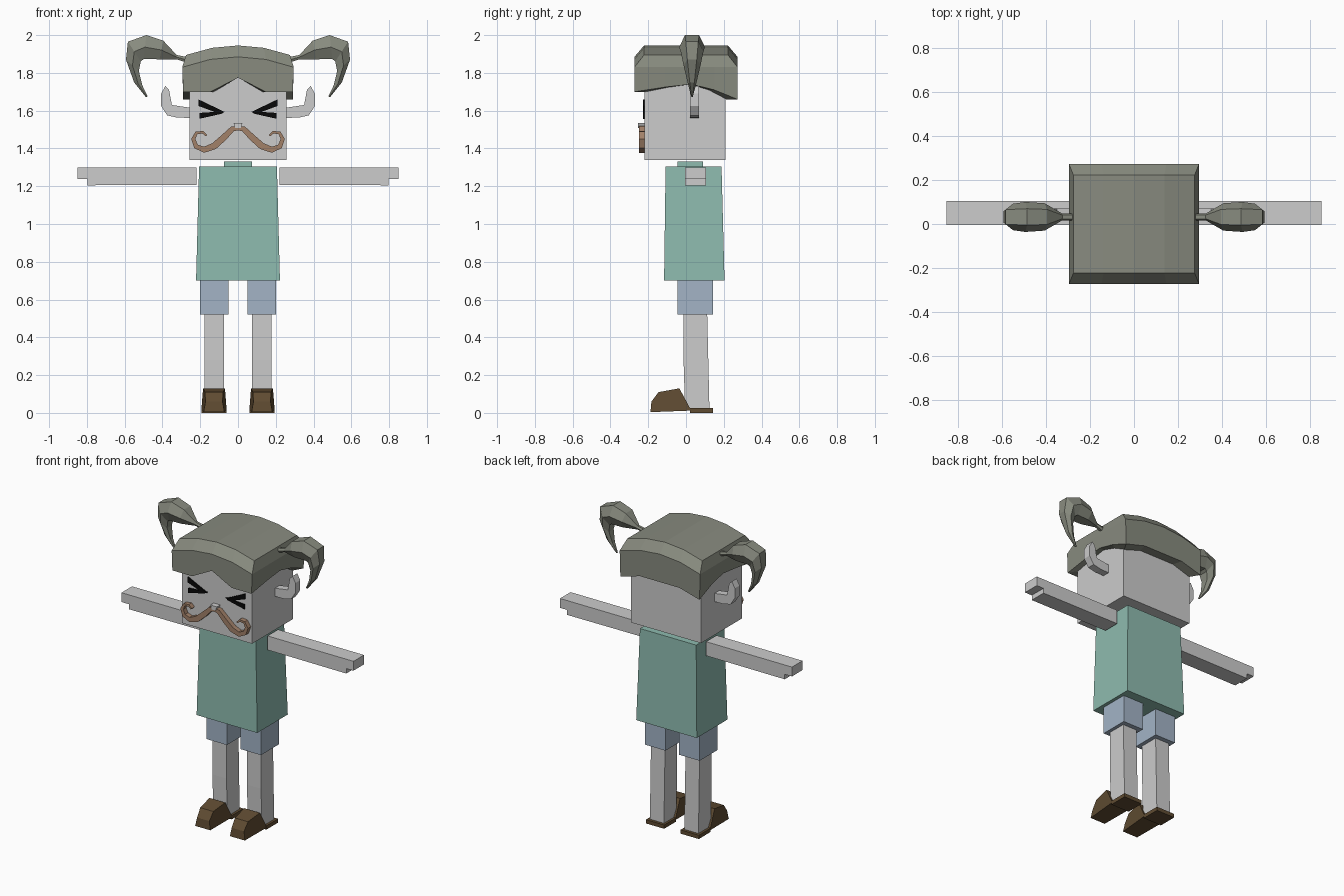
import bpy
import bmesh
from mathutils import Vector

cube = bpy.data.objects.get("Cube")
if cube:
    bpy.data.objects.remove(cube, do_unlink=True)


def material(name, hexcode):
    srgb = [int(hexcode[i:i + 2], 16) / 255 for i in (0, 2, 4)]
    color = [((c + 0.055) / 1.055) ** 2.4 if c > 0.04 else c / 12.92 for c in srgb] + [1]
    m = bpy.data.materials.new(name)
    m.use_nodes = True
    m.diffuse_color = color
    m.node_tree.nodes["Principled BSDF"].inputs["Base Color"].default_value = color
    return m


SKIN = material("pale_grey_skin", "CCCCCC")
HAIR = material("grey_hair", "888B7F")
SHIRT = material("teal_shirt", "8EBBAF")
SHORTS = material("blue_shorts", "A3B4C6")
SHOE = material("dark_brown_leather", "604C32")
TACHE = material("light_brown_moustache", "A28169")
BLACK = material("black_eyes", "080808")


def build(name, verts, faces, mat, side=1):
    """Make a flat-shaded object; side = -1 mirrors it across x."""
    bm = bmesh.new()
    vs = [bm.verts.new((side * x, y, z)) for x, y, z in verts]
    for f in faces:
        bm.faces.new([vs[i] for i in f])
    bmesh.ops.recalc_face_normals(bm, faces=bm.faces)
    mesh = bpy.data.meshes.new(name)
    bm.to_mesh(mesh)
    bm.free()
    mesh.materials.append(mat)
    ob = bpy.data.objects.new(name, mesh)
    bpy.context.scene.collection.objects.link(ob)
    return ob


def bridge(count, n):
    """Quads joining consecutive rings of n points."""
    return [(r * n + i, r * n + (i + 1) % n, (r + 1) * n + (i + 1) % n, (r + 1) * n + i)
            for r in range(count - 1) for i in range(n)]


def loft(name, rings, mat, side=1):
    n = len(rings[0])
    verts = [p for ring in rings for p in ring]
    caps = [tuple(range(n)), tuple(range(len(verts) - n, len(verts)))]
    return build(name, verts, bridge(len(rings), n) + caps, mat, side)


def rect(x0, x1, y0, y1, z):
    return [(x0, y0, z), (x1, y0, z), (x1, y1, z), (x0, y1, z)]


def box(name, x, y, z, mat, side=1):
    return loft(name, [rect(*x, *y, z[0]), rect(*x, *y, z[1])], mat, side)


def plate(name, outline, y0, y1, mat, side=1):
    """Extrude an x-z outline along y."""
    return loft(name, [[(x, y, z) for x, z in outline] for y in (y0, y1)], mat, side)


# Head, neck and body
box("head", (-0.257, 0.257), (-0.22, 0.21), (1.34, 1.78), SKIN)
box("collar", (-0.073, 0.073), (-0.045, 0.09), (1.29, 1.33), SHIRT)
loft("shirt", [rect(-0.222, 0.222, -0.116, 0.204, 0.70),
               rect(-0.206, 0.206, -0.108, 0.188, 1.305)], SHIRT)

# Hair cap: half of the hem as (x factor, y factor, z), then mirrored
half = [(0, -1, 1.775), (0.5, -1, 1.70), (1, -1, 1.70), (1, -0.4, 1.725), (1, 0.1, 1.74),
        (1, 0.55, 1.71), (1, 1, 1.66), (0.5, 1, 1.70), (0, 1, 1.70)]
hem = half + [(-x, y, z) for x, y, z in half[-2:0:-1]]
levels = [
    [(x * 0.255, y * 0.212, z) for x, y, z in hem],
    [(x * 0.29, y * 0.273, z) for x, y, z in hem],
    [(x * 0.295, y * 0.273, 1.885 - 0.055 * x * x) for x, y, z in hem],
    [(x * 0.275, y * 0.222, 1.945 - 0.05 * x * x) for x, y, z in hem],
]
top = 3 * len(hem)
strips = [(0, 1, 7, 8), (1, 2, 3, 4, 5, 6, 7), (15, 0, 8, 9), (14, 15, 9, 10, 11, 12, 13)]
build("hair_cap", [p for ring in levels for p in ring],
      bridge(4, len(hem)) + [tuple(top + i for i in s) for s in strips], HAIR)

# Pigtail sections: outer x, z, inner x, z, half width
tail = [(0.275, 1.885, 0.275, 1.855, 0.015), (0.325, 1.895, 0.325, 1.872, 0.015),
        (0.395, 1.97, 0.415, 1.872, 0.062), (0.485, 2.0, 0.50, 1.873, 0.068),
        (0.583, 1.965, 0.515, 1.86, 0.06), (0.593, 1.87, 0.525, 1.81, 0.045),
        (0.55, 1.75, 0.507, 1.735, 0.022), (0.488, 1.672, 0.478, 1.675, 0.004)]


def tail_ring(ox, oz, ix, iz, w):
    y, mx, mz = 0.032, (ox + ix) / 2, (oz + iz) / 2
    return [(ox, y - w * 0.55, oz), (ox, y + w * 0.55, oz), (mx, y + w, mz),
            (ix, y + w * 0.55, iz), (ix, y - w * 0.55, iz), (mx, y - w, mz)]


# Moustache path: x, z, half thickness
tache = [(0, 1.508, 0.012), (0.03, 1.503, 0.014), (0.075, 1.458, 0.017), (0.127, 1.412, 0.018),
         (0.18, 1.393, 0.016), (0.222, 1.411, 0.013), (0.237, 1.45, 0.011),
         (0.22, 1.482, 0.008), (0.187, 1.486, 0.007), (0.167, 1.468, 0.005)]


def ribbon(path):
    rings = []
    for i, (x, z, w) in enumerate(path):
        a, b = path[max(i - 1, 0)], path[min(i + 1, len(path) - 1)]
        d = Vector((b[0] - a[0], b[1] - a[1])).normalized()
        nx, nz = (-d.y * w, d.x * w) if i else (0, w)
        rings.append([(x + nx, -0.25, z + nz), (x + nx, -0.215, z + nz),
                      (x - nx, -0.215, z - nz), (x - nx, -0.25, z - nz)])
    return rings


# Shoe upper: y, z, half width, running round the side profile
shoe = [(-0.188, 0.004, 0.055), (-0.183, 0.06, 0.045), (-0.145, 0.11, 0.048),
        (-0.035, 0.13, 0.058), (0.02, 0.027, 0.066), (0.02, 0.012, 0.066)]

ear = [(0.25, 1.615), (0.35, 1.63), (0.365, 1.71), (0.385, 1.73), (0.407, 1.69),
       (0.407, 1.625), (0.375, 1.575), (0.32, 1.563), (0.25, 1.562)]
arm = [(0.22, 1.207), (0.797, 1.205), (0.797, 1.238), (0.85, 1.238), (0.85, 1.30), (0.22, 1.30)]
brow = [(0.21, 1.66), (0.21, 1.625), (0.12, 1.592), (0.068, 1.592)]
cheek = [(0.205, 1.588), (0.205, 1.557), (0.085, 1.584), (0.068, 1.597)]

# Paired parts
for side, label in ((1, "left"), (-1, "right")):
    loft(label + "_pigtail", [tail_ring(*s) for s in tail], HAIR, side)
    plate(label + "_ear", ear, 0.02, 0.07, SKIN, side)
    plate(label + "_eye_upper", brow, -0.228, -0.219, BLACK, side)
    plate(label + "_eye_lower", cheek, -0.228, -0.219, BLACK, side)
    loft(label + "_moustache", ribbon(tache), TACHE, side)
    plate(label + "_arm", arm, -0.005, 0.105, SKIN, side)
    box(label + "_shorts_leg", (0.05, 0.20), (-0.045, 0.143), (0.52, 0.71), SHORTS, side)
    loft(label + "_leg", [rect(0.075, 0.178, -0.005, 0.124, 0.02),
                          rect(0.075, 0.178, -0.013, 0.118, 0.28),
                          rect(0.075, 0.178, -0.013, 0.112, 0.53)], SKIN, side)
    loft(label + "_shoe", [[(0.127 + s * w, y, z) for y, z, w in shoe] for s in (-1, 1)], SHOE, side)
    box(label + "_heel", (0.06, 0.194), (0.02, 0.143), (0, 0.025), SHOE, side)

# Nose
plate("nose", [(-0.024, 1.535), (0.024, 1.535), (0.014, 1.508), (-0.014, 1.508)], -0.255, -0.215, SKIN)
